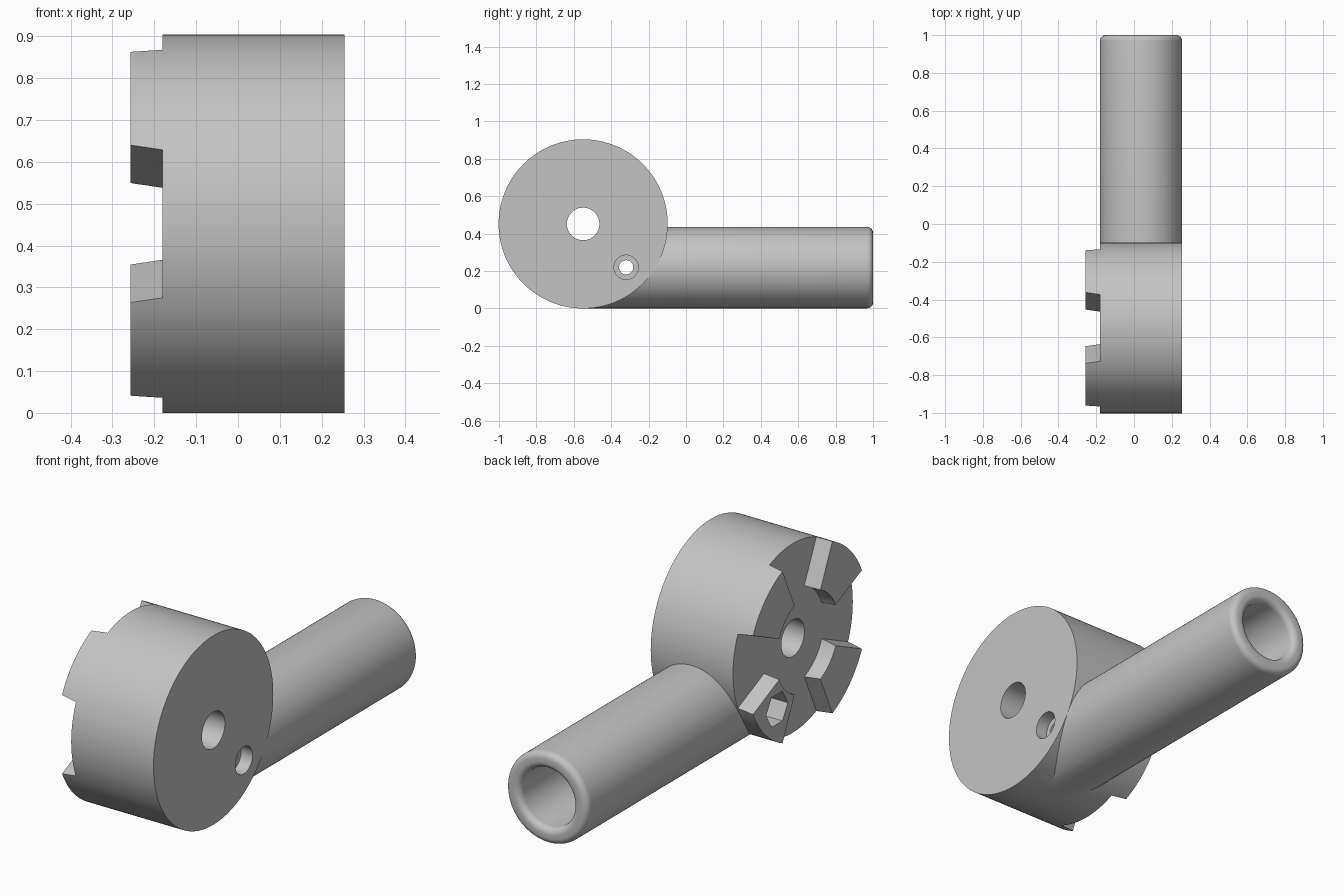
import bpy, bmesh, math
from mathutils import Matrix, Vector

default = bpy.data.objects.get("Cube")
if default:
    bpy.data.objects.remove(default, do_unlink=True)

grey = bpy.data.materials.new("plain_grey")
grey.use_nodes = True
colour = (0.55, 0.55, 0.55, 1)
grey.diffuse_color = colour
grey.node_tree.nodes["Principled BSDF"].inputs["Base Color"].default_value = colour

HUB_Y, HUB_Z, HUB_R = -0.55, 0.452, 0.452
TIP_X, FLOOR_X, BACK_X = -0.257, -0.18, 0.255
GRIP_X, GRIP_Z, GRIP_R = 0.0375, 0.218, 0.217
BOLT_Y, BOLT_Z = -0.32, 0.22


def finish(name, bm):
    bmesh.ops.recalc_face_normals(bm, faces=bm.faces)
    mesh = bpy.data.meshes.new(name)
    bm.to_mesh(mesh)
    bm.free()
    mesh.materials.append(grey)
    obj = bpy.data.objects.new(name, mesh)
    bpy.context.collection.objects.link(obj)
    return obj


def rod_x(name, x0, x1, y, z, r, sides=64):
    """Cylinder or prism along x."""
    bm = bmesh.new()
    place = Matrix.Translation(((x0 + x1) / 2, y, z)) @ Matrix.Rotation(math.pi / 2, 4, "Y")
    bmesh.ops.create_cone(bm, cap_ends=True, segments=sides, radius1=r, radius2=r,
                          depth=x1 - x0, matrix=place)
    return finish(name, bm)


def lathe_y(name, profile, sides=96):
    """Closed solid turned about the grip axis from (radius, y) points."""
    bm = bmesh.new()
    rings = []
    for r, y in profile:
        rings.append([bm.verts.new((GRIP_X + r * math.cos(t), y, GRIP_Z + r * math.sin(t)))
                      for t in (2 * math.pi * i / sides for i in range(sides))])
    for a, b in zip(rings, rings[1:]):
        for i in range(sides):
            j = (i + 1) % sides
            bm.faces.new((a[i], a[j], b[j], b[i]))
    bm.faces.new(rings[0])
    bm.faces.new(rings[-1])
    return finish(name, bm)


def gap_cutter(index):
    """Tapered radial wedge with slightly drafted side walls."""
    bm = bmesh.new()
    turn = Matrix.Rotation(index * math.pi / 2, 3, "X")
    layers = []
    for x in (FLOOR_X, TIP_X - 0.04):
        shift = 0.0137 * (TIP_X - x) / (FLOOR_X - TIP_X)
        corners = []
        for u, side in ((0.1, -1), (0.6, -1), (0.6, 1), (0.1, 1)):
            half = 0.458 * u + shift
            p = turn @ Vector((x, u, side * half))
            corners.append(bm.verts.new(p + Vector((0, HUB_Y, HUB_Z))))
        layers.append(corners)
    for i in range(4):
        j = (i + 1) % 4
        bm.faces.new((layers[0][i], layers[0][j], layers[1][j], layers[1][i]))
    for layer in layers:
        bm.faces.new(layer)
    return finish("gap_cutter", bm)


def combine(target, tool, operation="DIFFERENCE"):
    mod = target.modifiers.new("combine", "BOOLEAN")
    mod.operation, mod.solver, mod.object = operation, "EXACT", tool
    bpy.context.view_layer.update()
    graph = bpy.context.evaluated_depsgraph_get()
    mesh = bpy.data.meshes.new_from_object(target.evaluated_get(graph))
    target.modifiers.clear()
    target.data = mesh
    bpy.data.objects.remove(tool, do_unlink=True)


# Round hub with four dog teeth left standing on one face
body = rod_x("toothed_hub_with_handle", TIP_X, BACK_X, HUB_Y, HUB_Z, HUB_R, 144)
combine(body, rod_x("centre_recess", TIP_X - 0.05, FLOOR_X, HUB_Y, HUB_Z, 0.234, 96))
for k in range(4):
    combine(body, gap_cutter(k))

# Handle tube with a rounded outer rim
arc = [math.radians(a) for a in range(0, 91, 15)]
fillet = 0.03
grip = [(GRIP_R, HUB_Y)] + [(GRIP_R - fillet + fillet * math.cos(a),
                            1 - fillet + fillet * math.sin(a)) for a in arc]
combine(body, lathe_y("handle", grip), "UNION")

# Handle bore with a rounded lip
bore_r = 0.14
bore = [(bore_r, -0.4)] + [(bore_r + fillet - fillet * math.cos(a),
                           1 - fillet + fillet * math.sin(a)) for a in arc]
bore.append((bore_r + fillet, 1.05))
combine(body, lathe_y("handle_bore", bore))

# Shaft hole, bolt hole, bolt head counterbore and hexagonal nut pocket
combine(body, rod_x("shaft_hole", -0.4, 0.4, HUB_Y, HUB_Z, 0.087))
combine(body, rod_x("bolt_hole", -0.4, 0.4, BOLT_Y, BOLT_Z, 0.038, 48))
combine(body, rod_x("bolt_head_recess", BACK_X - 0.06, 0.4, BOLT_Y, BOLT_Z, 0.065, 48))
combine(body, rod_x("nut_pocket", -0.4, TIP_X + 0.1, BOLT_Y, BOLT_Z, 0.082, 6))

# Smooth round surfaces, crisp edges
for o in bpy.context.selected_objects:
    o.select_set(False)
body.select_set(True)
bpy.context.view_layer.objects.active = body
bpy.ops.object.shade_smooth_by_angle(angle=math.radians(30))
